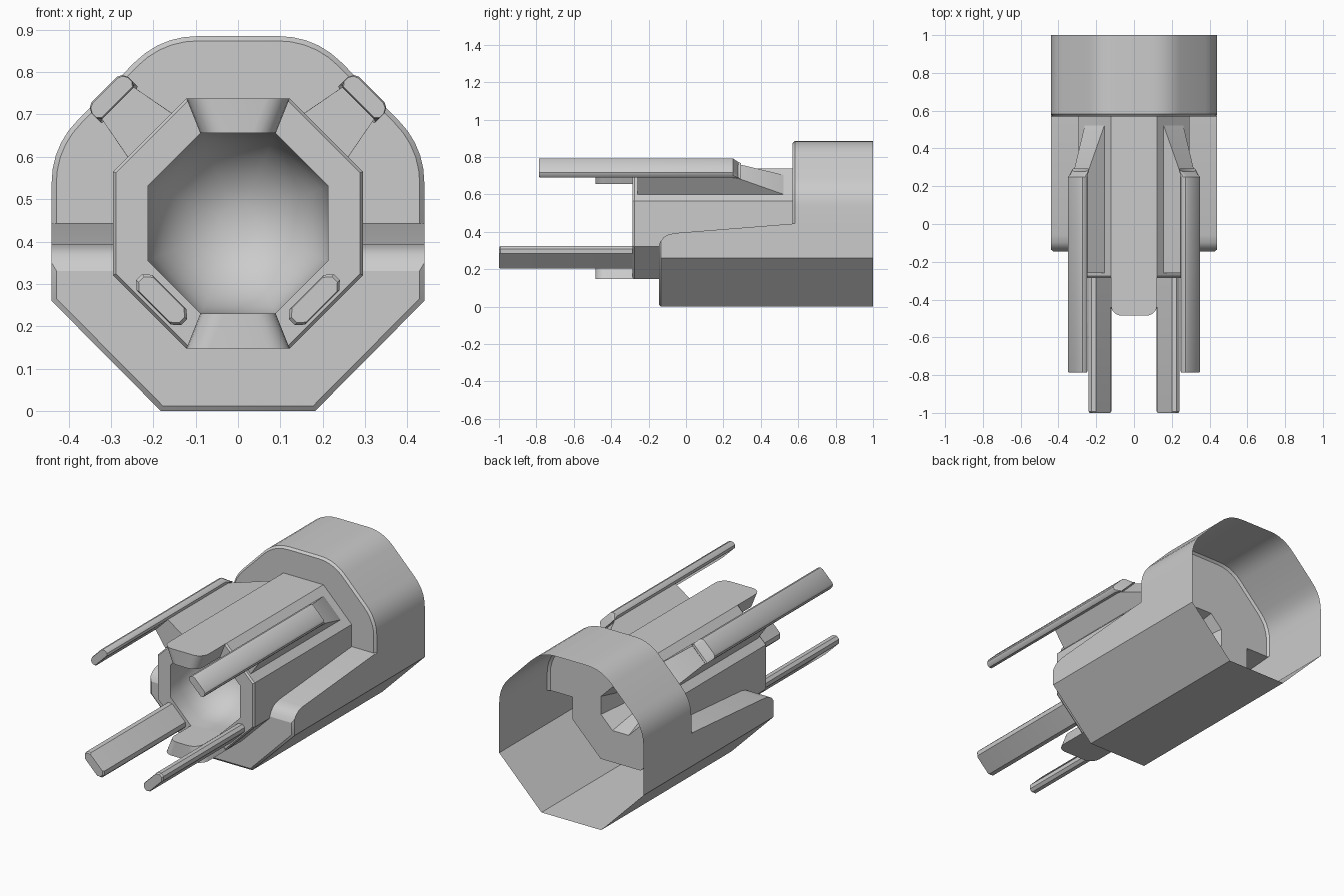
import bpy, bmesh
from math import sin, cos, pi, radians, tan, hypot

if "Cube" in bpy.data.objects:
    bpy.data.objects.remove(bpy.data.objects["Cube"])

CZ = 0.443          # height of the long axis
R2 = 2 ** 0.5


def loft(name, rows, closed=True, cap_start=False, cap_end=False, angle=30, flip=False):
    """Skin a list of equal-length point rows into one mesh object."""
    bm = bmesh.new()
    vr = [[bm.verts.new(p) for p in row] for row in rows]
    n = len(rows[0])
    for a, b in zip(vr, vr[1:]):
        for i in range(n if closed else n - 1):
            j = (i + 1) % n
            bm.faces.new((a[i], a[j], b[j], b[i]))
    if cap_start:
        bm.faces.new(vr[0])
    if cap_end:
        bm.faces.new(vr[-1])
    bmesh.ops.remove_doubles(bm, verts=bm.verts, dist=1e-5)
    bmesh.ops.recalc_face_normals(bm, faces=bm.faces)
    if flip:
        bmesh.ops.reverse_faces(bm, faces=bm.faces)
    me = bpy.data.meshes.new(name)
    bm.to_mesh(me)
    bm.free()
    ob = bpy.data.objects.new(name, me)
    bpy.context.collection.objects.link(ob)
    bpy.ops.object.select_all(action='DESELECT')
    ob.select_set(True)
    bpy.context.view_layer.objects.active = ob
    bpy.ops.object.shade_smooth_by_angle(angle=radians(angle))
    return ob


def octagon(apothem, y):
    r = apothem / cos(pi / 8)
    return [(r * cos(pi / 8 + k * pi / 4), y, CZ + r * sin(pi / 8 + k * pi / 4)) for k in range(8)]


def mirror_row(half, y):
    """Half outline (right side) continued by its mirror image."""
    return [(x, y, z) for x, z in half] + [(-x, y, z) for x, z in reversed(half)]


def diagonal(u, r, y, sx, sz):
    """Point at radius r and sideways offset u on a 45 degree facet."""
    return (sx * (r + u) / R2, y, CZ + sz * (r - u) / R2)


# Octagonal barrel with a recessed rear wall
loft("barrel", [octagon(a, y) for a, y in
     [(.08, .42), (.12, .57), (.295, .57), (.295, -.275), (.288, -.285), (.213, -.285)]],
     cap_start=True)

# Smooth bowl inside the barrel
bowl = [octagon(.213, -.285), octagon(.213, -.2)]
bowl += [octagon(.213 * cos(t * pi / 16), -.2 + .25 * sin(t * pi / 16)) for t in range(1, 8)]
loft("barrel_bowl", bowl, cap_end=True, angle=180, flip=True)

# Lower hull: front face, chamfer, rounded sloping shoulders
def lower(zt, d=0.0):
    return [(.285, zt), (.44 - d, zt), (.44 - d, .26 + d * .4), (.182 - d * .4, d)]

inner = [(.285, .33), (.29, .33), (.29, .323), (.12, .153)]
rows = [mirror_row(inner, -.145), mirror_row(lower(.33, .012), -.145)]
for y, zt in [(-.135, .35), (-.12, .37), (-.1, .383), (-.06, .393), (.57, .443)]:
    rows.append(mirror_row(lower(zt), y))
loft("lower_hull", rows, closed=False)
loft("lower_hull_rear", [mirror_row(lower(.443)[1:], y) for y in (.57, 1)], closed=False)

# Upper collar: rounded octagon shell with chamfered front plate
def bend(p, d0, d1, t=.088, n=5):
    """Quadratic rounding of a corner at p."""
    a = (p[0] + d0[0] * t, p[1] + d0[1] * t)
    b = (p[0] + d1[0] * t, p[1] + d1[1] * t)
    return [tuple((1 - s) ** 2 * a[k] + 2 * s * (1 - s) * p[k] + s * s * b[k] for k in (0, 1))
            for s in [i / n for i in range(n + 1)]]

h = .44
c = h * tan(pi / 8)
g = 1 / R2
arch = [(h, CZ)] + bend((h, CZ + c), (0, -1), (-g, g)) + bend((c, .885), (g, -g), (-1, 0))

def scaled(k):
    return [(x * k, CZ + (z - CZ) * k) for x, z in arch]

ring = [(x * .285 / hypot(x, z - CZ), CZ + (z - CZ) * .285 / hypot(x, z - CZ)) for x, z in arch]
loft("rear_collar", [mirror_row(ring, .57), mirror_row(scaled(.975), .57),
                     mirror_row(arch, .582), mirror_row(arch, 1)], closed=False)

# Top and bottom lips with rounded front corners
def lip_outline(hw, z):
    rc = .055
    half = [(hw, -.27)] + [(hw - rc + rc * cos(t * pi / 10), -.485 + rc - rc * sin(t * pi / 10))
                           for t in range(6)]
    return [(x, y, z) for x, y in half] + [(-x, y, z) for x, y in reversed(half)]

for name, s in (("top_lip", 1), ("bottom_lip", -1)):
    loft(name, [lip_outline(.122, CZ + s * .295), lip_outline(.089, CZ + s * .213)],
         cap_start=True, cap_end=True)

# Cross-sections (sideways offset, radius)
upper_sec = [(.053, .401), (.061, .412), (.061, .428), (.054, .441), (.042, .447)]
upper_sec += [(-u, r) for u, r in reversed(upper_sec)]
lower_sec = [(.057, .229), (.075, .245), (.075, .265), (.057, .281)]
lower_sec += [(-u, r) for u, r in reversed(lower_sec)]

for side, sx in (("right", 1), ("left", -1)):
    # Long upper rod, dropping onto its support at the rear
    def sec(y, shrink=1.0):
        return [diagonal(u * (.85 + .15 * shrink), .424 + (r - .424) * shrink, y, sx, 1)
                for u, r in upper_sec]
    end = [diagonal(u, .401 - (r - .401) * .2, .25 + (.447 - r) * .2 + .035, sx, 1)
           for u, r in upper_sec]
    loft("upper_rod_" + side, [sec(-.785, .85), sec(-.778), sec(.25), end],
         cap_start=True, cap_end=True)

    # Support block with a ramp at the back
    def block(y, top):
        w = .053 + .021 * (.403 - top) / .11
        return [diagonal(u, r, y, sx, 1) for u, r in
                [(.075, .285), (w, top), (-w, top), (-.075, .285)]]
    loft("rod_support_" + side, [block(-.26, .403), block(.265, .403), block(.525, .294)],
         cap_start=True, cap_end=True)

    # Flat lower rod set in the barrel wall
    def low(y, k=1.0):
        return [diagonal(u * k, .255 + (r - .255) * k, y, sx, -1) for u, r in lower_sec]
    loft("lower_rod_" + side, [low(-1, .9), low(-.992), low(-.2)], cap_start=True, cap_end=True)
